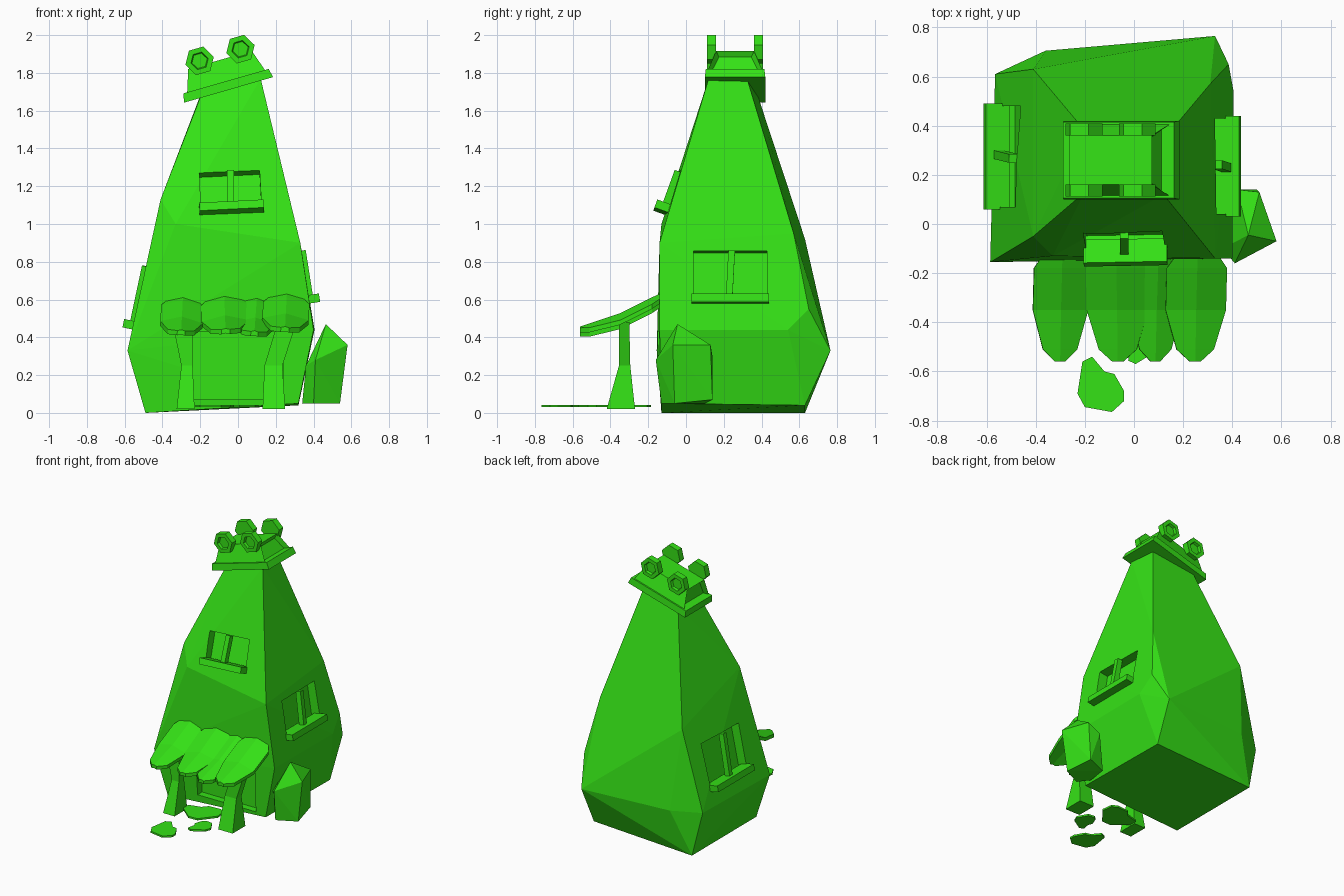
import bpy, bmesh
from math import radians, cos, sin, pi
from mathutils import Matrix, Vector

old = bpy.data.objects.get("Cube")
if old:
    bpy.data.objects.remove(old, do_unlink=True)

green = bpy.data.materials.new("bright_green")
green.use_nodes = True
COLOR = (0.035, 0.76, 0.008, 1)
green.diffuse_color = COLOR
green.node_tree.nodes["Principled BSDF"].inputs["Base Color"].default_value = COLOR


def finish(name, bm, matrix=None):
    bmesh.ops.recalc_face_normals(bm, faces=bm.faces)
    mesh = bpy.data.meshes.new(name)
    bm.to_mesh(mesh)
    bm.free()
    mesh.materials.append(green)
    ob = bpy.data.objects.new(name, mesh)
    bpy.context.collection.objects.link(ob)
    if matrix:
        ob.matrix_world = matrix
    return ob


def hull(name, points):
    bm = bmesh.new()
    for p in points:
        bm.verts.new(p)
    bmesh.ops.convex_hull(bm, input=bm.verts)
    loose = [v for v in bm.verts if not v.link_faces]
    bmesh.ops.delete(bm, geom=loose, context='VERTS')
    bmesh.ops.dissolve_limit(bm, angle_limit=0.03, verts=bm.verts, edges=bm.edges)
    return finish(name, bm)


def box(name, size, center=(0, 0, 0), matrix=None):
    bm = bmesh.new()
    bmesh.ops.create_cube(bm, size=1, matrix=Matrix.Translation(center) @ Matrix.Diagonal((*size, 1)))
    return finish(name, bm, matrix)


def loft(name, rings, matrix=None, cap=True):
    bm = bmesh.new()
    loops = [[bm.verts.new(p) for p in ring] for ring in rings]
    n = len(loops[0])
    for a, b in zip(loops, loops[1:]):
        for i in range(n):
            j = (i + 1) % n
            bm.faces.new((a[i], a[j], b[j], b[i]))
    if cap:
        bm.faces.new(loops[0][::-1])
        bm.faces.new(loops[-1])
    return finish(name, bm, matrix)


def rect(x0, x1, y0, y1, z):
    return [(x0, y0, z), (x1, y0, z), (x1, y1, z), (x0, y1, z)]


def cut(target, cutter):
    mod = target.modifiers.new("cut", 'BOOLEAN')
    mod.operation = 'DIFFERENCE'
    mod.solver = 'EXACT'
    mod.object = cutter
    bpy.context.view_layer.update()
    deps = bpy.context.evaluated_depsgraph_get()
    mesh = bpy.data.meshes.new_from_object(target.evaluated_get(deps))
    target.modifiers.clear()
    target.data = mesh
    bpy.data.objects.remove(cutter, do_unlink=True)


# Tower body: faceted, leaning, narrowing to the neck
body = hull("tower_body", [
    (-.49, -.13, 0), (.32, -.13, .05), (.32, .63, .04), (-.49, .63, 0),
    (-.585, -.155, .33), (.4, -.14, .44), (.405, .54, .44), (.385, .65, .55),
    (.33, .765, .33), (-.36, .705, .33), (-.565, .61, .33),
    (-.33, -.13, 1), (.33, -.14, .9), (.31, .57, .95),
    (-.41, -.05, 1.13), (-.41, .63, .92),
    (-.2, .13, 1.67), (.12, .12, 1.77), (.1, .32, 1.78), (-.2, .38, 1.68)])

# Doorway recess
cut(body, box("door_cutter", (.48, .12, .36), (0, -.14, .25)))


# Windows: recess, crooked mullion and sill
def window(name, loc, yaw, lean, w, h, roll=0):
    m = (Matrix.Translation(loc) @ Matrix.Rotation(radians(yaw), 4, 'Z')
         @ Matrix.Rotation(radians(-lean), 4, 'X') @ Matrix.Rotation(radians(roll), 4, 'Y'))
    cut(body, box("window_cutter", (w, .14, h), (0, 0, 0), m))
    tilt = m @ Matrix.Rotation(radians(3), 4, 'Y')
    box(name + "_mullion", (.035, .04, h), (0, -.002, 0), tilt)
    box(name + "_sill", (w + .02, .1, .045), (0, -.005, -h / 2), m)


window("front_window", (-.04, -.075, 1.18), 0, 20, .32, .21, -3)
window("left_window", (.357, .235, .73), 90, 9, .39, .26)
window("right_window", (-.52, .275, .62), -90, 12, .41, .32)

# Tilted roof cap
cap = Matrix.Translation((-.05, .26, 1.71)) @ Matrix.Rotation(radians(-16), 4, 'Y')
loft("roof_brim", [rect(-.245, .245, -.16, .16, 0), rect(-.235, .235, -.155, .155, .048)], cap)
roof = loft("roof_block", [rect(-.215, .215, -.145, .145, .045), rect(-.175, .175, -.1, .1, .165)], cap)
bm = bmesh.new()
bm.from_mesh(roof.data)
ends = [f for f in bm.faces if abs(f.normal.x) > .8]
bmesh.ops.inset_individual(bm, faces=ends, thickness=.025, depth=-.03)
bm.to_mesh(roof.data)
bm.free()


# Hexagonal log ends with a recessed centre
def log_end(name, x, side):
    bm = bmesh.new()

    def ring(r, y):
        return [bm.verts.new((x + r * cos(i * pi / 3), y * side, .19 + r * sin(i * pi / 3))) for i in range(6)]
    loops = [ring(.078, .1), ring(.078, .148), ring(.048, .148), ring(.042, .13)]
    for a, b in zip(loops, loops[1:]):
        for i in range(6):
            j = (i + 1) % 6
            bm.faces.new((a[i], a[j], b[j], b[i]))
    bm.faces.new(loops[0])
    bm.faces.new(loops[-1])
    finish(name, bm, cap)


for side, word in ((-1, "front"), (1, "back")):
    for x, hand in ((-.105, "right"), (.12, "left")):
        log_end(f"{word}_{hand}_log_end", x, side)


# Awning planks: arched tongues following a bent slope
def plank(name, cx, half, dz, roll):
    rows = [(-.11, .6, .632), (-.18, 1, .6), (-.35, 1, .515), (-.51, .62, .462), (-.56, .18, .445)]
    rings = []
    for y, k, z in rows:
        w = half * k
        top = [(-w, y, z - .03 * k), (0, y, z), (w, y, z - .03 * k)]
        under = [(px, y, pz - .025) for px, y, pz in reversed(top)]
        rings.append([(px, py, pz) for px, py, pz in top + under])
    pivot = Vector((0, 0, .55))
    m = (Matrix.Translation((cx, 0, .55 + dz)) @ Matrix.Rotation(radians(roll), 4, 'Y')
         @ Matrix.Translation(-pivot))
    loft(name, rings, m)


for i, (cx, half, dz, roll) in enumerate(((-.295, .113, -.005, 3), (-.07, .125, .002, -2),
                                          (.095, .105, -.01, 4), (.255, .123, .012, 3))):
    plank(f"awning_plank_{i + 1}", cx, half, dz, roll)

# Porch posts: pinched in the middle, splayed at the foot
loft("right_post", [rect(-.325, -.23, -.42, -.27, .02), rect(-.30, -.24, -.355, -.295, .25),
                    rect(-.345, -.24, -.355, -.3, .47)])
loft("left_post", [rect(.13, .25, -.42, -.27, .02), rect(.14, .235, -.355, -.295, .25),
                   rect(.21, .31, -.355, -.3, .48)])

# Boulder beside the tower
hull("boulder", [
    (.465, -.045, .47), (.58, -.07, .36), (.51, .13, .36), (.42, .14, .3),
    (.41, -.16, .28), (.36, -.1, .25), (.54, -.06, .05), (.5, .14, .07),
    (.36, .1, .05), (.4, -.13, .05), (.34, -.05, .05)])

# Flat path stones
shape = [(-.08, .09), (-.04, .11), (.01, .05), (.05, .04), (.09, -.03),
         (.09, -.07), (.04, -.115), (-.07, -.095), (-.1, -.04)]
for i, (x, y, turn, sx, sy) in enumerate(((-.13, -.65, 0, 1, 1), (.02, -.48, 130, .75, .75),
                                          (-.1, -.27, 60, 1.3, 1.1))):
    m = Matrix.Translation((x, y, .035)) @ Matrix.Rotation(radians(turn), 4, 'Z')
    loft(f"path_stone_{i + 1}", [[(px * sx, py * sy, z) for px, py in shape] for z in (-.005, .008)], m)
